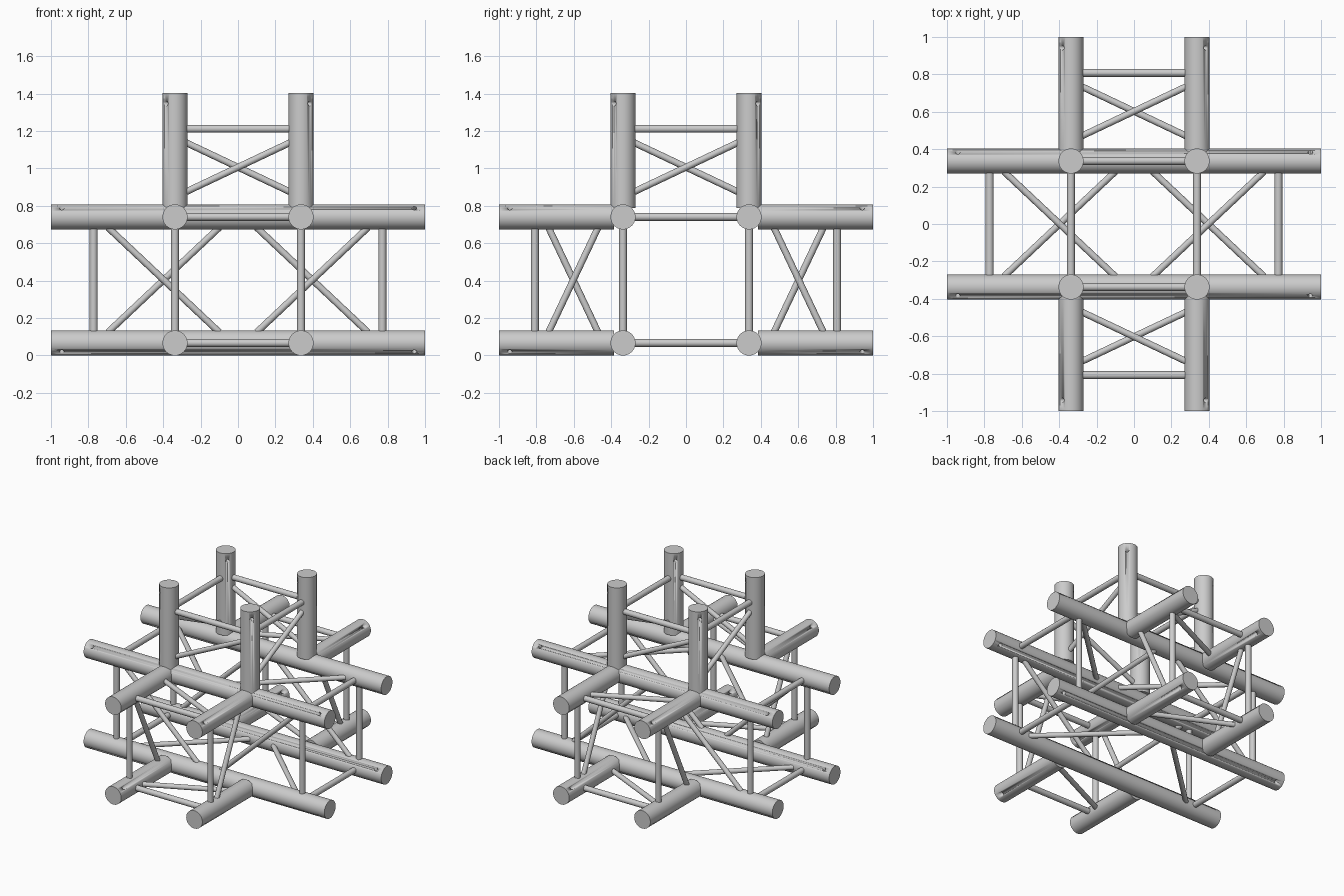
import bpy
from mathutils import Vector

cube = bpy.data.objects.get("Cube")
if cube:
    bpy.data.objects.remove(cube, do_unlink=True)

OFF = 0.337       # chord offset from the arm axis
R = 0.067         # chord radius
REACH = 0.28      # half length of the braces between chords
HOLE = 0.943      # distance of the bolt holes from the centre
CENTRE = Vector((0, 0, OFF + R))
X, Y, Z = Vector((1, 0, 0)), Vector((0, 1, 0)), Vector((0, 0, 1))

metal = bpy.data.materials.new("brushed grey metal")
metal.use_nodes = True
grey = (0.6, 0.6, 0.6, 1)
metal.diffuse_color = grey
metal.node_tree.nodes["Principled BSDF"].inputs["Base Color"].default_value = grey


def tube(name, a, b, radius, sides=20):
    """Closed cylinder between two points given relative to the centre."""
    d = b - a
    bpy.ops.mesh.primitive_cylinder_add(
        vertices=sides, radius=radius, depth=d.length, location=CENTRE + (a + b) / 2,
        rotation=d.to_track_quat('Z', 'Y').to_euler())
    ob = bpy.context.object
    ob.name = name
    ob.data.materials.append(metal)
    bpy.ops.object.shade_smooth_by_angle(angle=0.6)
    return ob


def chord(name, a, b, out, hole_points):
    """Main tube with bolt holes drilled through it along the outward diagonal."""
    ob = tube(name, a, b, R, 40)
    for p in hole_points:
        drill = tube("hole_cutter", p - out * 0.1, p + out * 0.1, 0.013, 12)
        drill.hide_render = True
        mod = ob.modifiers.new("bolt hole", 'BOOLEAN')
        mod.operation, mod.solver, mod.object = 'DIFFERENCE', 'EXACT', drill
        bpy.context.view_layer.objects.active = ob
        bpy.ops.object.modifier_apply(modifier=mod.name)
        bpy.data.objects.remove(drill, do_unlink=True)


def faces(u, v):
    """The four sides around an arm, as (normal, sideways) pairs."""
    return [(v, u), (u, -v), (-v, -u), (-u, v)]


def arm(name, axis, u, v, inner, outer, bar, stubs=True):
    for n, s in faces(u, v):
        side = n * OFF
        tube(name + "_diagonal_brace", side + axis * inner - s * REACH,
             side + axis * outer + s * REACH, 0.018)
        tube(name + "_cross_bar", side + axis * bar - s * REACH,
             side + axis * bar + s * REACH, 0.021)
        if stubs:
            c = (n + s) * OFF
            chord(name + "_chord", c + axis * 0.385, c + axis,
                  (n + s).normalized(), [c + axis * HOLE])


# Long chords running left to right
for n, s in faces(Y, Z):
    c = (n + s) * OFF
    chord("long_chord", c - X, c + X, (n + s).normalized(),
          [c - X * HOLE, c + X * HOLE])

# Arms, with bracing mirrored between opposite sides
arm("left_arm", X, Y, Z, 0.10, 0.695, 0.772, stubs=False)
arm("right_arm", -X, Y, Z, 0.10, 0.695, 0.772, stubs=False)
arm("front_arm", -Y, X, Z, 0.47, 0.735, 0.808)
arm("back_arm", Y, X, Z, 0.47, 0.735, 0.808)
arm("tower", Z, X, -Y, 0.47, 0.735, 0.808)
